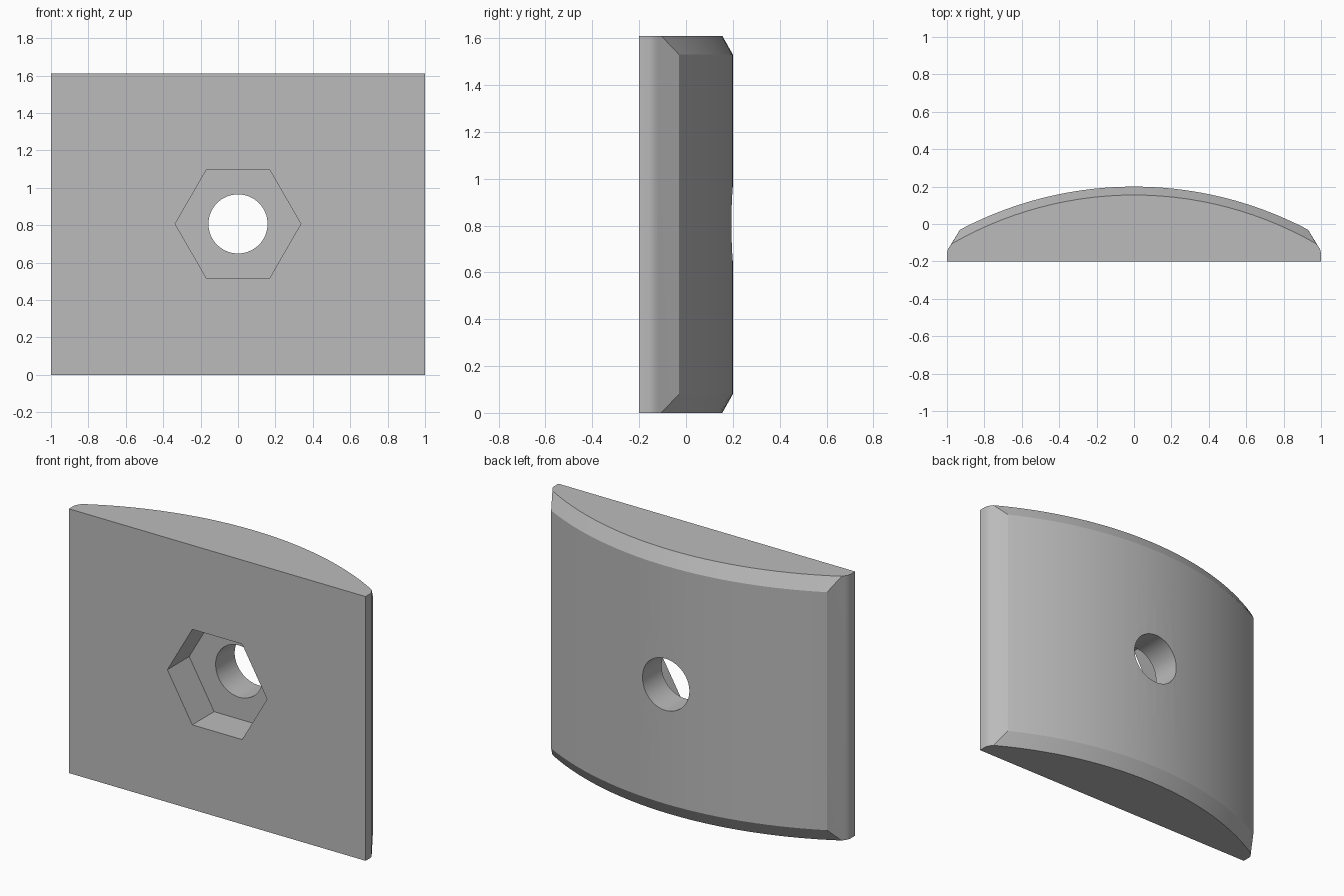
import bpy, bmesh
from math import sin, cos, asin, pi, radians

if "Cube" in bpy.data.objects:
    bpy.data.objects.remove(bpy.data.objects["Cube"], do_unlink=True)

HEIGHT, MID, CHAMFER = 1.61, 0.807, 0.08
RADIUS, CENTRE_Y, INSET = 1.995, -1.795, 0.045
SEGMENTS = 28

grey = bpy.data.materials.new("plain grey")
grey.use_nodes = True
colour = (0.5, 0.5, 0.5, 1)
grey.diffuse_color = colour
grey.node_tree.nodes["Principled BSDF"].inputs["Base Color"].default_value = colour


def loft(name, rings):
    """Closed solid through rings that have equal point counts."""
    bm = bmesh.new()
    rows = [[bm.verts.new(p) for p in ring] for ring in rings]
    n = len(rows[0])
    for low, high in zip(rows, rows[1:]):
        for i in range(n):
            j = (i + 1) % n
            bm.faces.new((low[i], low[j], high[j], high[i]))
    bm.faces.new(rows[0][::-1])
    bm.faces.new(rows[-1])
    bmesh.ops.recalc_face_normals(bm, faces=bm.faces)
    mesh = bpy.data.meshes.new(name)
    bm.to_mesh(mesh)
    bm.free()
    mesh.materials.append(grey)
    obj = bpy.data.objects.new(name, mesh)
    bpy.context.collection.objects.link(obj)
    return obj


def section(radius, half_width, z):
    """Flat front, short slanted sides and a domed back."""
    side = [(1, -0.2), (1, -0.155), (0.995, -0.135), (0.984, -0.118)]
    span = asin(half_width / radius)
    angles = [span * (1 - 2 * i / SEGMENTS) for i in range(SEGMENTS + 1)]
    arc = [(radius * sin(a), CENTRE_Y + radius * cos(a)) for a in angles]
    outline = side + arc + [(-x, y) for x, y in reversed(side)]
    return [(x, y, z) for x, y in outline]


def prism(name, sides, radius, y0, y1):
    """Cutter running front to back."""
    angles = [2 * pi * i / sides for i in range(sides)]
    rings = [[(radius * cos(a), y, MID + radius * sin(a)) for a in angles] for y in (y0, y1)]
    return loft(name, rings)


# Domed block with chamfered top and bottom edges
block = loft("domed_block", [
    section(RADIUS - INSET, 0.975, 0),
    section(RADIUS, 0.93, CHAMFER),
    section(RADIUS, 0.93, HEIGHT - CHAMFER),
    section(RADIUS - INSET, 0.975, HEIGHT),
])

# Hexagonal nut pocket in the front and a round through hole
cutters = [prism("nut_pocket_cutter", 6, 0.336, -0.4, 0.01),
           prism("bolt_hole_cutter", 64, 0.158, -0.5, 0.5)]
bpy.ops.object.select_all(action="DESELECT")
bpy.context.view_layer.objects.active = block
block.select_set(True)
for cutter in cutters:
    cut = block.modifiers.new(cutter.name, "BOOLEAN")
    cut.operation = "DIFFERENCE"
    cut.solver = "EXACT"
    cut.object = cutter
    bpy.ops.object.modifier_apply(modifier=cut.name)
    bpy.data.objects.remove(cutter, do_unlink=True)

bpy.ops.object.shade_smooth_by_angle(angle=radians(25))
